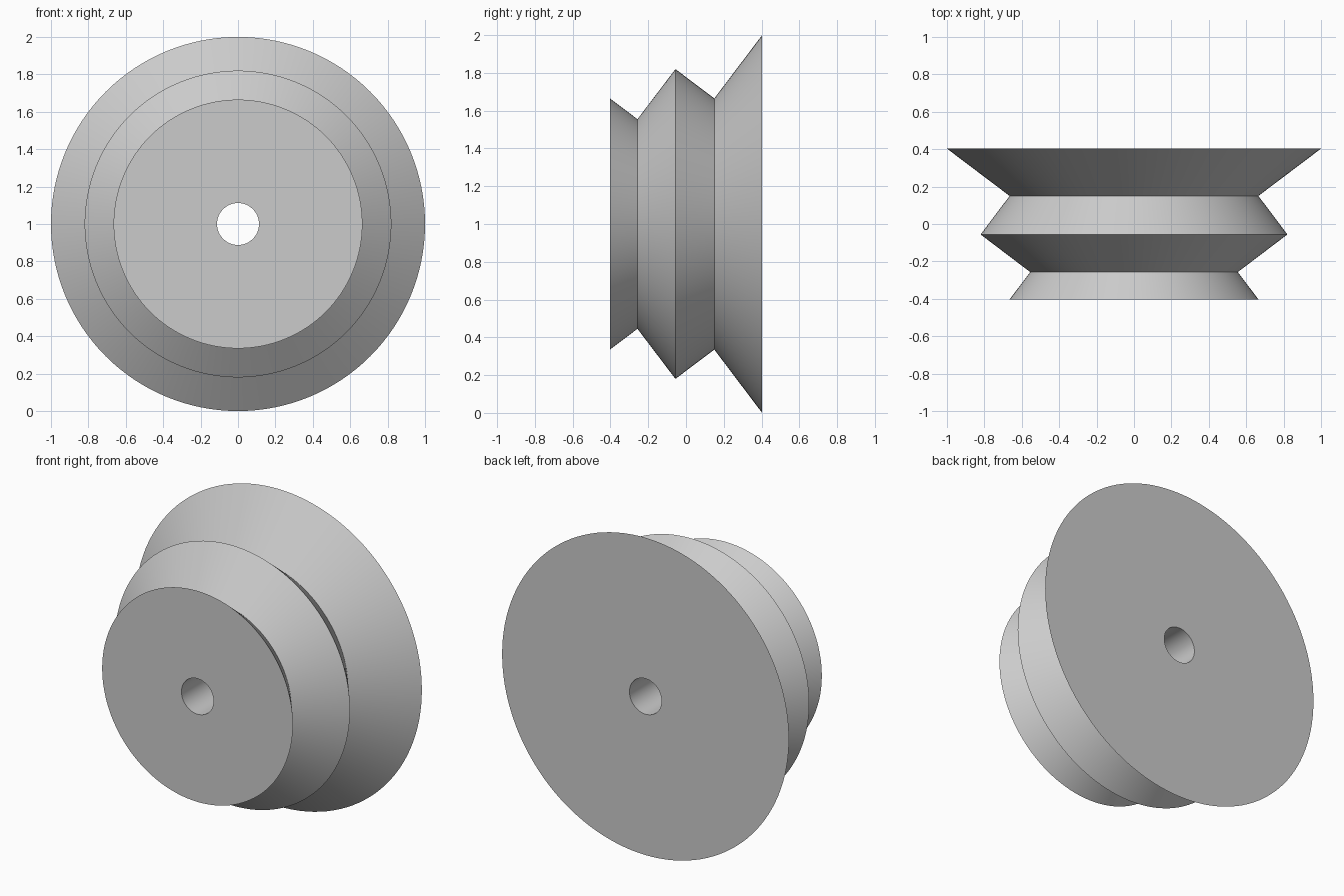
import bpy
import bmesh
import math
from mathutils import Matrix, Vector

default_cube = bpy.data.objects.get("Cube")
if default_cube:
    bpy.data.objects.remove(default_cube, do_unlink=True)

SEGMENTS = 128

# Plain grey material
grey = bpy.data.materials.new("plain grey")
grey.use_nodes = True
grey.diffuse_color = (0.6, 0.6, 0.6, 1)
grey.node_tree.nodes["Principled BSDF"].inputs["Base Color"].default_value = (0.6, 0.6, 0.6, 1)


def lathe(name, profile, material):
    """Revolve a closed (radius, y) profile around the y axis."""
    bm = bmesh.new()
    rings = []
    for i in range(SEGMENTS):
        turn = Matrix.Rotation(math.tau * i / SEGMENTS, 4, 'Y')
        rings.append([bm.verts.new(turn @ Vector((r, y, 0))) for r, y in profile])
    for i, ring in enumerate(rings):
        following = rings[(i + 1) % SEGMENTS]
        for j in range(len(profile)):
            k = (j + 1) % len(profile)
            bm.faces.new((ring[j], ring[k], following[k], following[j]))
    bmesh.ops.recalc_face_normals(bm, faces=bm.faces)
    mesh = bpy.data.meshes.new(name)
    bm.to_mesh(mesh)
    bm.free()
    mesh.materials.append(material)
    obj = bpy.data.objects.new(name, mesh)
    bpy.context.collection.objects.link(obj)
    return obj


# Double-grooved pulley with a straight axle bore
pulley = lathe("grooved_pulley", [
    (0.112, -0.403),
    (0.665, -0.403),
    (0.555, -0.257),
    (0.82, -0.056),
    (0.665, 0.15),
    (1.0, 0.403),
    (0.112, 0.403),
], grey)
pulley.location.z = 1

# Smooth round walls, crisp rims and grooves
bpy.ops.object.select_all(action='DESELECT')
pulley.select_set(True)
bpy.context.view_layer.objects.active = pulley
bpy.ops.object.shade_smooth_by_angle(angle=math.radians(30))
